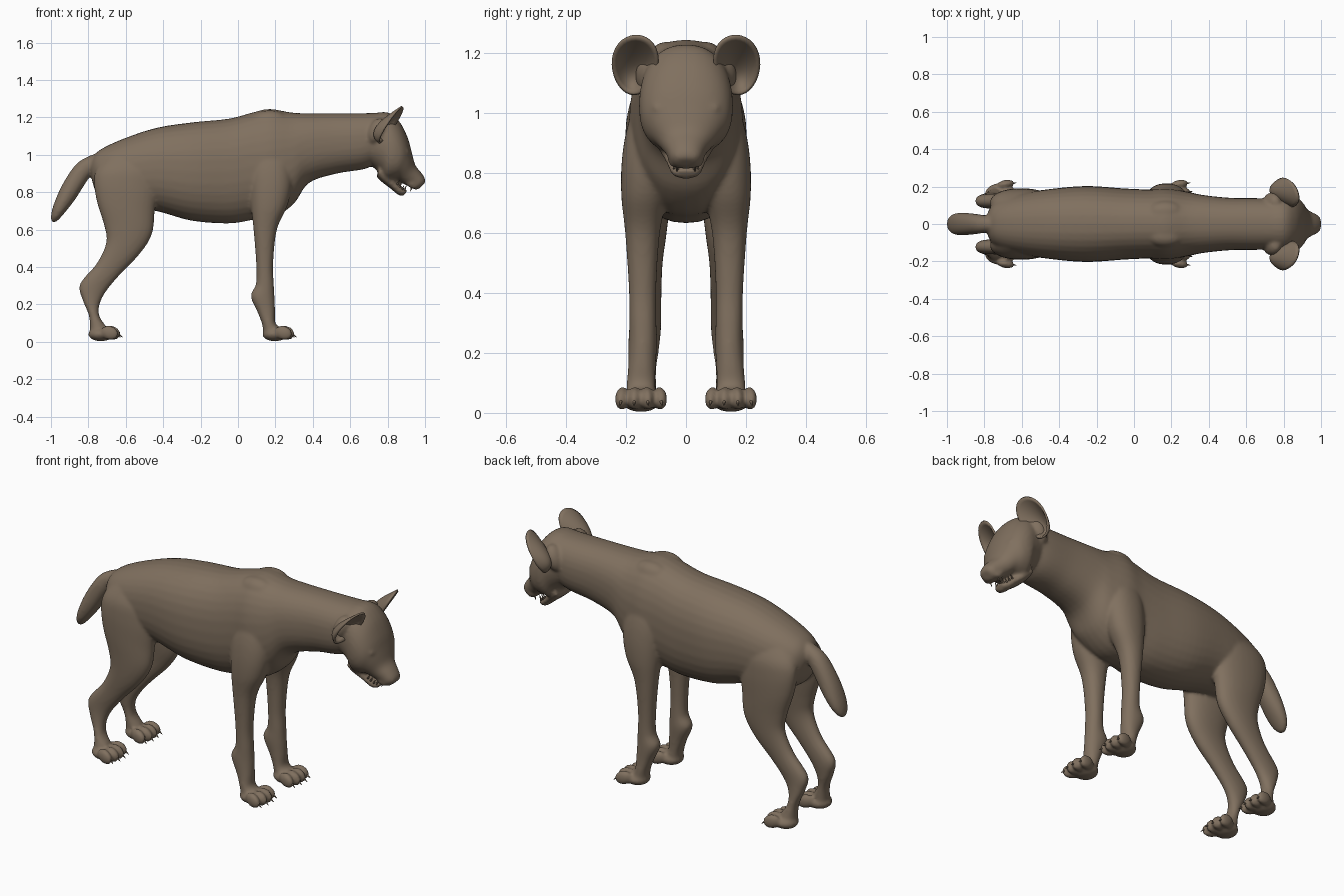
import bpy, bmesh, math
from mathutils import Vector, Matrix

fur = bpy.data.materials.new("brown_fur")
fur.diffuse_color = (0.216, 0.162, 0.114, 1)


def spline(rows, t):
    """Catmull-Rom value of a row list at parameter t."""
    i = min(int(t), len(rows) - 2)
    f = t - i
    a, b, c, d = (rows[max(0, min(len(rows) - 1, i + k))] for k in (-1, 0, 1, 2))
    return [0.5 * (2 * q + (r - p) * f + (2 * p - 5 * q + 4 * r - s) * f * f
            + (3 * q - p - 3 * r + s) * f ** 3) for p, q, r, s in zip(a, b, c, d)]


def loft(bm, rows, sub=5, n=32, side=1, power=0.92):
    """Row: first edge (x, z), second edge (x, z), centre y, half width."""
    rings = []
    for k in range((len(rows) - 1) * sub + 1):
        x1, z1, x2, z2, y, w = spline(rows, k / sub)
        ring = []
        for j in range(n):
            a = 2 * math.pi * j / n
            c, s = (math.copysign(abs(v) ** power, v) for v in (math.cos(a), math.sin(a)))
            ring.append(bm.verts.new(((x1 + x2) / 2 + (x1 - x2) / 2 * s, side * (y + w * c),
                                      (z1 + z2) / 2 + (z1 - z2) / 2 * s)))
        rings.append(ring)
    faces = [bm.faces.new((p[j], p[(j + 1) % n], q[(j + 1) % n], q[j]))
             for p, q in zip(rings, rings[1:]) for j in range(n)]
    faces += [bm.faces.new(rings[0]), bm.faces.new(rings[-1])]
    bmesh.ops.recalc_face_normals(bm, faces=faces)


def ball(bm, c, r, tilt=0, turn=0):
    m = (Matrix.Translation(c) @ Matrix.Rotation(turn, 4, 'Z') @ Matrix.Rotation(tilt, 4, 'Y')
         @ Matrix.Diagonal((*r, 1)))
    bmesh.ops.create_uvsphere(bm, u_segments=20, v_segments=12, radius=1, matrix=m)


def spike(bm, base, tip, r):
    d = Vector(tip) - Vector(base)
    m = Matrix.Translation((Vector(base) + Vector(tip)) / 2) @ d.to_track_quat('Z', 'Y').to_matrix().to_4x4()
    bmesh.ops.create_cone(bm, cap_ends=True, segments=8, radius1=r, radius2=0.001,
                          depth=d.length, matrix=m)


def finish(bm, name):
    me = bpy.data.meshes.new(name)
    bm.to_mesh(me)
    bm.free()
    me.materials.append(fur)
    me.shade_smooth()
    ob = bpy.data.objects.new(name, me)
    bpy.context.collection.objects.link(ob)
    return ob


torso = [(-.785, .975, -.78, .86, 0, .06), (-.74, 1.025, -.74, .77, 0, .12),
         (-.62, 1.083, -.62, .72, 0, .16), (-.44, 1.143, -.44, .70, 0, .188),
         (-.25, 1.173, -.25, .648, 0, .203), (-.05, 1.193, -.05, .633, 0, .19),
         (.08, 1.227, .08, .652, 0, .185), (.17, 1.245, .2, .67, 0, .19),
         (.28, 1.227, .3, .74, 0, .172), (.36, 1.222, .38, .85, 0, .155),
         (.5, 1.222, .53, .90, 0, .14), (.65, 1.222, .68, .925, 0, .138),
         (.76, 1.225, .77, .97, 0, .128)]
head = [(.70, 1.218, .70, .95, 0, .13), (.80, 1.227, .76, .90, 0, .15),
        (.865, 1.175, .78, .86, 0, .157), (.908, 1.09, .82, .862, 0, .145),
        (.93, 1.01, .85, .866, 0, .116), (.948, .945, .875, .85, 0, .085),
        (.978, .907, .91, .832, 0, .064), (.998, .877, .943, .815, 0, .052),
        (1.003, .852, .965, .816, 0, .034)]
jaw = [(.76, .95, .74, .88, 0, .10), (.80, .90, .775, .85, 0, .088), (.845, .858, .815, .82, 0, .068),
       (.88, .825, .858, .785, 0, .052), (.907, .812, .887, .781, 0, .034)]
tail = [(-.74, 1.01, -.72, .9, 0, .04), (-.80, .992, -.775, .90, 0, .045),
        (-.87, .945, -.82, .84, 0, .054), (-.942, .835, -.868, .765, 0, .06),
        (-.987, .73, -.91, .71, 0, .058), (-1.0, .67, -.948, .665, 0, .042),
        (-.998, .64, -.975, .638, 0, .014)]
front_leg = [(.25, 1.11, .08, 1.09, .09, .055), (.28, .97, .06, .95, .112, .082),
             (.29, .85, .06, .84, .124, .09), (.265, .73, .07, .72, .138, .078),
             (.208, .6, .083, .6, .145, .058), (.188, .42, .097, .42, .145, .046),
             (.192, .3, .096, .31, .144, .045), (.196, .23, .068, .245, .144, .048),
             (.198, .16, .104, .16, .147, .046), (.2, .1, .13, .09, .15, .048),
             (.23, .075, .135, .03, .15, .05)]
hind_leg = [(-.52, 1.04, -.70, 1.01, .07, .05), (-.44, .93, -.755, .93, .10, .075),
            (-.43, .82, -.77, .86, .113, .076), (-.445, .70, -.755, .75, .12, .07),
            (-.46, .575, -.715, .62, .125, .06), (-.525, .47, -.705, .53, .128, .05),
            (-.63, .36, -.755, .42, .124, .042), (-.705, .27, -.845, .31, .122, .039),
            (-.74, .2, -.833, .23, .127, .037), (-.742, .14, -.797, .14, .137, .038),
            (-.71, .09, -.79, .05, .145, .046)]

# Body: overlapping limbs, trunk and head fused into one skin
bm = bmesh.new()
loft(bm, torso, power=0.87)
for rows in (head, jaw, tail):
    loft(bm, rows)
for s in (-1, 1):
    loft(bm, front_leg, side=s)
    loft(bm, hind_leg, side=s)
    for dx in (0, -.93):
        ball(bm, (.197 + dx, s * .15, .04), (.068, .066, .037))
        for k in (-1.5, -.5, .5, 1.5):
            x = .255 + dx - .012 * (abs(k) - .5)
            ball(bm, (x, s * .15 + k * .042, .048), (.049, .023, .038), .35, k * .12)
    # shoulder blade, ear root, brow, lip and nostril
    ball(bm, (.17, s * .065, 1.18), (.10, .06, .058))
    ball(bm, (.74, s * .115, 1.125), (.045, .055, .075), .4)
    ball(bm, (.892, s * .08, 1.018), (.025, .035, .014), .4, -s * .5)
    ball(bm, (.93, s * .036, .848), (.04, .025, .026), .6)
    ball(bm, (.982, s * .024, .858), (.018, .015, .018))
skin = finish(bm, "body")
rm = skin.modifiers.new("fuse", 'REMESH')
rm.mode, rm.voxel_size, rm.use_smooth_shade = 'VOXEL', 0.0085, True
sm = skin.modifiers.new("soften", 'SMOOTH')
sm.factor, sm.iterations = 0.5, 8

# Ears: forward-leaning cups, deepest at the root
for s, label in ((-1, "right"), (1, "left")):
    bm = bmesh.new()
    rings = []
    for i in range(9):
        f = max(i / 8, 0.02)
        ring = []
        for j in range(32):
            a = 2 * math.pi * j / 32
            u, v = math.cos(a) * f, math.sin(a) * f
            y = .17 + .074 * (1 + .12 * v) * u - .004 * v
            z = 1.16 + .097 * v
            x = .818 + .06 * v - .065 * (1 - f * f) * (1 - .35 * v) - .022 * u
            ring.append(bm.verts.new((x, s * y, z)))
        rings.append(ring)
    for p, q in zip(rings, rings[1:]):
        for j in range(32):
            bm.faces.new((p[j], p[(j + 1) % 32], q[(j + 1) % 32], q[j]))
    bm.faces.new(rings[0])
    bmesh.ops.recalc_face_normals(bm, faces=bm.faces)
    ear = finish(bm, label + "_ear")
    so = ear.modifiers.new("thickness", 'SOLIDIFY')
    so.thickness, so.offset = 0.01, 0

# Eyes
bm = bmesh.new()
for s in (-1, 1):
    ball(bm, (.888, s * .083, .995), (.02, .022, .015))
finish(bm, "eyes")

# Claws
bm = bmesh.new()
for s in (-1, 1):
    for dx in (0, -.93):
        for k in (-1.5, -.5, .5, 1.5):
            x, y = .285 + dx - .012 * (abs(k) - .5), s * .15 + k * .044
            spike(bm, (x, y, .045), (x + .028, y + k * .003, .024), .008)
finish(bm, "claws")

# Teeth
bm = bmesh.new()
for s in (-1, 1):
    spike(bm, (.932, s * .03, .835), (.921, s * .03, .803), .007)
    spike(bm, (.887, s * .028, .805), (.9, s * .027, .835), .007)
    for t in (0, .013, .026):
        spike(bm, (.85 + t, s * (.05 - t * .5), .84 - t), (.862 + t, s * (.05 - t * .5), .862 - t), .006)
finish(bm, "teeth")
